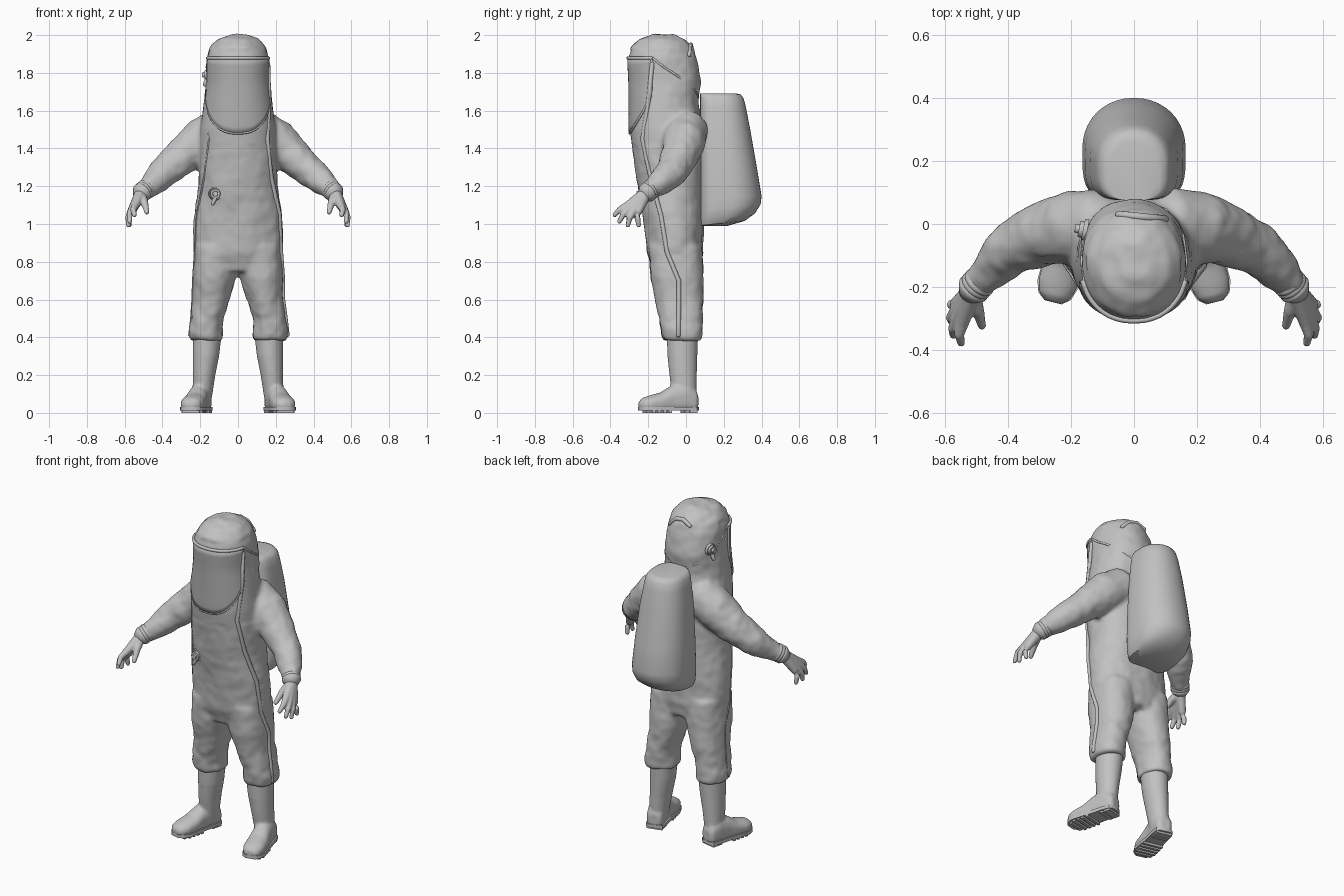
import bpy, bmesh, math
from mathutils import Vector, Matrix, noise
from mathutils.bvhtree import BVHTree

if "Cube" in bpy.data.objects:
    bpy.data.objects.remove(bpy.data.objects["Cube"], do_unlink=True)


def material(name, value):
    m = bpy.data.materials.new(name)
    m.use_nodes = True
    colour = (value, value, value, 1)
    m.diffuse_color = colour
    m.node_tree.nodes["Principled BSDF"].inputs["Base Color"].default_value = colour
    return m


GREY = material("suit grey", 0.54)
VISOR = material("visor grey", 0.44)


def ring(cx, cy, z, rx, ry, front=2.2, back=2.2, count=32):
    """Horizontal superellipse with its own squareness in front and behind."""
    pts = []
    for i in range(count):
        a = math.tau * i / count
        c, s = math.cos(a), math.sin(a)
        e = 2 / (back if s > 0 else front)
        pts.append(Vector((cx + rx * math.copysign(abs(c) ** e, c),
                           cy + ry * math.copysign(abs(s) ** e, s), z)))
    return pts


def loft(bm, rings):
    rows = [[bm.verts.new(p) for p in r] for r in rings]
    n = len(rows[0])
    for a, b in zip(rows, rows[1:]):
        for i in range(n):
            bm.faces.new((a[i], a[(i + 1) % n], b[(i + 1) % n], b[i]))
    bm.faces.new(rows[0])
    bm.faces.new(rows[-1])


def tube(bm, points, radii, count=20):
    """Round-ended tube along a path."""
    pts = [Vector(p) for p in points]
    r = list(radii)
    first, last = (pts[0] - pts[1]).normalized(), (pts[-1] - pts[-2]).normalized()
    pts = [pts[0] + first * r[0] * 0.6] + pts + [pts[-1] + last * r[-1] * 0.6]
    r = [r[0] * 0.6] + r + [r[-1] * 0.6]
    rings = []
    for i, p in enumerate(pts):
        t = (pts[min(i + 1, len(pts) - 1)] - pts[max(i - 1, 0)]).normalized()
        u = t.cross(Vector((0, 0, 1)) if abs(t.z) < 0.98 else Vector((0, 1, 0))).normalized()
        v = t.cross(u)
        rings.append([p + r[i] * (u * math.cos(math.tau * k / count) + v * math.sin(math.tau * k / count))
                      for k in range(count)])
    loft(bm, rings)


def finish(name, bm, mat=GREY, voxel=0, smooth=4):
    bmesh.ops.recalc_face_normals(bm, faces=bm.faces)
    me = bpy.data.meshes.new(name)
    bm.to_mesh(me)
    bm.free()
    ob = bpy.data.objects.new(name, me)
    bpy.context.collection.objects.link(ob)
    if voxel:
        rm = ob.modifiers.new("blend", "REMESH")
        rm.mode, rm.voxel_size = "VOXEL", voxel
        sm = ob.modifiers.new("soften", "SMOOTH")
        sm.factor, sm.iterations = 0.5, smooth
        dg = bpy.context.evaluated_depsgraph_get()
        me = bpy.data.meshes.new_from_object(ob.evaluated_get(dg))
        ob.modifiers.clear()
        ob.data = me
    me.materials.clear()
    me.materials.append(mat)
    me.polygons.foreach_set("use_smooth", [True] * len(me.polygons))
    return ob


def sharp(ob):
    bpy.ops.object.select_all(action="DESELECT")
    ob.select_set(True)
    bpy.context.view_layer.objects.active = ob
    bpy.ops.object.shade_smooth_by_angle(angle=math.radians(40))


# Suit: hood and torso, with sleeves and trouser legs blended in
# each row: height, half width, front y, back y
TORSO = [(2.003, .045, -.18, -.06), (1.98, .105, -.245, -.01), (1.935, .145, -.288, .035),
         (1.88, .165, -.305, .055), (1.75, .168, -.298, .078), (1.64, .182, -.297, .065),
         (1.5, .2, -.298, .09), (1.35, .205, -.278, .097), (1.2, .212, -.255, .097),
         (1.0, .238, -.222, .093), (.85, .238, -.206, .093), (.75, .2, -.17, .075)]
# each row: height, centre x, half width, front y, back y
LEG = [(.88, .12, .11, -.2, .088), (.72, .124, .116, -.188, .093), (.6, .142, .098, -.162, .093),
       (.5, .165, .088, -.142, .088), (.44, .173, .092, -.135, .086), (.4, .17, .091, -.128, .084),
       (.385, .168, .084, -.12, .078)]
ARM = [(.1, .0, 1.5), (.2, -.01, 1.44), (.3, -.035, 1.35), (.39, -.08, 1.275), (.455, -.145, 1.215),
       (.5, -.195, 1.175)]

bm = bmesh.new()
loft(bm, [ring(0, (f + b) / 2, z, w, (b - f) / 2) for z, w, f, b in TORSO])
for s in (1, -1):
    loft(bm, [ring(s * x, (f + b) / 2, z, w, (b - f) / 2) for z, x, w, f, b in LEG])
    tube(bm, [(s * x, y, z) for x, y, z in ARM], (.115, .115, .098, .083, .066, .05), 28)
suit = finish("hazard_suit", bm, voxel=.013, smooth=5)

# Cloth folds, kept off the face opening
skin = bmesh.new()
skin.from_mesh(suit.data)
for v in skin.verts:
    p = v.co.copy()
    if p.y < -.1 and 1.42 < p.z < 1.92:
        continue
    loose = 1.5 if abs(p.x) > .24 or p.z < .6 or p.z > 1.9 else 1
    fold = noise.noise(Vector((p.x * 9, p.y * 9, p.z * 7))) + .5 * noise.noise(p * 22)
    v.co = p + v.normal * fold * .006 * loose
skin.to_mesh(suit.data)
tree = BVHTree.FromBMesh(skin)
skin.free()


def on_suit(origin, direction, lift=.0):
    d = Vector(direction).normalized()
    hit = tree.ray_cast(Vector(origin), d)[0]
    return hit + d * lift if hit else Vector(origin) + d * .15


# Visor
COLS, ROWS = 28, 12
verts = []
for i in range(COLS + 1):
    u = 2 * i / COLS - 1
    low = 1.48 + .2 * abs(u) ** 2.6
    for j in range(ROWS + 1):
        z = low + (1.872 - low) * j / ROWS
        verts.append(on_suit((0, -.11, z), (math.sin(1.15 * u), -math.cos(1.15 * u), 0), .004))
n = ROWS + 1
faces = [(i * n + j, (i + 1) * n + j, (i + 1) * n + j + 1, i * n + j + 1)
         for i in range(COLS) for j in range(ROWS)]
me = bpy.data.meshes.new("visor")
me.from_pydata(verts, [], faces)
me.materials.append(VISOR)
visor = bpy.data.objects.new("visor", me)
bpy.context.collection.objects.link(visor)
solid = visor.modifiers.new("thickness", "SOLIDIFY")
solid.thickness, solid.offset = .008, 0
sharp(visor)

# Visor rim and overhanging brow
bm = bmesh.new()
edge = [verts[j] for j in range(ROWS, 0, -1)] + [verts[i * n] for i in range(COLS + 1)] \
    + [verts[COLS * n + j] for j in range(1, n)]
tube(bm, edge, [.006] * len(edge), 8)
brow = [verts[i * n + ROWS] + Vector((0, 0, .006)) for i in range(COLS + 1)]
tube(bm, brow, [.009] * len(brow), 10)
finish("visor_rim", bm)

# Zip flap on the left, thin seam on the right, hood seams and crown strap
FLAP = [(1.85, -.5), (1.65, -.6), (1.45, -.85), (1.25, -.5), (1.05, -.15), (.85, 0)]
for s, name, r in ((1, "zip_flap", .012), (-1, "side_seam", .005)):
    bm = bmesh.new()
    pts = [on_suit((0, -.1, z), (s, d, 0)) for z, d in FLAP]
    pts += [on_suit((s * .16, -.03, z), (s, -.1, 0)) for z in (.7, .6, .5, .41)]
    tube(bm, pts, [r] * len(pts), 10)
    finish(name, bm)
bm = bmesh.new()
for s in (1, -1):
    pts = [on_suit((0, -.1, z), (s * x, y, 0)) for z, x, y in
           ((1.88, 1, -.5), (1.83, 1, -.1), (1.78, 1, .4), (1.71, .7, 1), (1.67, .2, 1))]
    tube(bm, pts, [.006] * len(pts), 8)
pts = [on_suit((x, .03 - .1 * (x + .05), 1.7), (0, 0, 1)) for x in (-.05, 0, .05, .1)]
tube(bm, pts, [.012] * len(pts), 10)
finish("hood_seams", bm)


# Breathing valves: stacked discs on chest and side of hood
def valve(name, base, axis):
    bm = bmesh.new()
    turn = Vector(axis).to_track_quat("Z", "Y").to_matrix().to_4x4()
    for r, h, at in ((.036, .014, .004), (.028, .016, .016), (.015, .014, .03)):
        bmesh.ops.create_cone(bm, cap_ends=True, segments=24, radius1=r, radius2=r * .9, depth=h,
                              matrix=Matrix.Translation(base) @ turn @ Matrix.Translation((0, 0, at)))
    tip = base + Vector(axis) * .012
    tube(bm, [tip + Vector((0, 0, -.02)), tip + Vector((-.015, 0, -.055))], [.012, .01], 10)
    sharp(finish(name, bm))


valve("chest_valve", on_suit((-.12, -.1, 1.16), (0, -1, 0)), (0, -1, 0))
valve("hood_valve", on_suit((0, -.02, 1.79), (-1, 0, 0)), (-1, .2, 0))

# Air tank cover: height, half width, back y, tilt of the ring
PACK = [(.99, .09, .22, 0), (1.0, .135, .31, .1), (1.03, .155, .365, .12), (1.08, .163, .395, .1),
        (1.14, .164, .4, .03), (1.3, .156, .375, 0), (1.5, .139, .34, 0), (1.62, .122, .317, 0),
        (1.665, .113, .305, 0), (1.685, .1, .29, 0), (1.692, .08, .265, 0)]
bm = bmesh.new()
rings = []
for z, w, b, tilt in PACK:
    r = ring(0, (b + .075) / 2, z, w, (b - .075) / 2, 4, 2.1, 40)
    rings.append([p + Vector((0, 0, tilt * (p.y - .15))) for p in r])
loft(bm, rings)
sharp(finish("back_pack", bm))

# Gloves with cuff rings
FINGERS = [((.545, -.315, 1.095), (.548, -.38, 1.045)), ((.56, -.3, 1.08), (.573, -.355, 1.01)),
           ((.567, -.28, 1.065), (.58, -.308, .99)), ((.566, -.255, 1.06), (.576, -.25, .99))]
WRIST = Vector((.515, -.215, 1.16))
for s, side in ((1, "left"), (-1, "right")):
    flip = Vector((s, 1, 1))
    bm = bmesh.new()
    for knuckle, tip in FINGERS:
        k, t = Vector(knuckle), Vector(tip)
        mid = (k + t) / 2 + Vector((.008, -.004, .006))
        tube(bm, [p * flip for p in (WRIST, k, mid, t)], (.034, .021, .016, .012), 12)
    tube(bm, [Vector(p) * flip for p in ((.515, -.22, 1.15), (.495, -.275, 1.115), (.482, -.325, 1.06))],
         (.03, .02, .013), 12)
    finish(side + "_glove", bm, voxel=.005, smooth=3)
    bm = bmesh.new()
    along = Vector((.045, -.05, -.04)).normalized()
    for d in (-.016, 0, .016):
        c = Vector((.5, -.195, 1.175)) + along * d
        tube(bm, [(c - along * .004) * flip, (c + along * .004) * flip], [.053, .053], 24)
    finish(side + "_cuff", bm)

# Boots: shaft, turned-out foot, sole and cleats
SHAFT = [(.07, .19, .05, -.07, .055), (.2, .18, .06, -.088, .057), (.3, .17, .07, -.098, .06),
         (.41, .163, .076, -.102, .064)]
# each row: y, half width, bottom, top
FOOT = [(.062, .03, .03, .1), (.048, .047, .014, .13), (0, .053, .014, .17), (-.08, .054, .014, .145),
        (-.14, .061, .014, .108), (-.2, .062, .014, .092), (-.236, .05, .016, .08), (-.256, .025, .024, .06)]
CLEATS = [(.03, .04), (-.005, .024), (-.1, .016), (-.13, .016), (-.16, .016), (-.19, .016), (-.217, .016)]
for s, side in ((1, "left"), (-1, "right")):
    pose = Matrix.Translation((s * .195, 0, 0)) @ Matrix.Rotation(s * math.radians(14), 4, "Z")
    bm = bmesh.new()
    loft(bm, [ring(s * x, (f + b) / 2, z, w, (b - f) / 2, 2, 2) for z, x, w, f, b in SHAFT])
    loft(bm, [[pose @ Vector((p.x, y, p.y)) for p in ring(0, (lo + hi) / 2, 0, w, (hi - lo) / 2, 4, 2)]
              for y, w, lo, hi in FOOT])
    finish(side + "_boot", bm, voxel=.008, smooth=4)
    bm = bmesh.new()
    outline = [(w + .003, y) for y, w, lo, hi in FOOT]
    outline += [(-w, y) for w, y in reversed(outline)]
    loft(bm, [[pose @ Vector((x, y, z)) for x, y in outline] for z in (.012, .032)])
    for y, depth in CLEATS:
        w = .094 if y > -.05 or y < -.21 else .116
        box = Matrix.Translation((0, y, .009)) @ Matrix.Diagonal((w, depth, .018, 1))
        bmesh.ops.create_cube(bm, size=1, matrix=pose @ box)
    sharp(finish(side + "_sole", bm))
